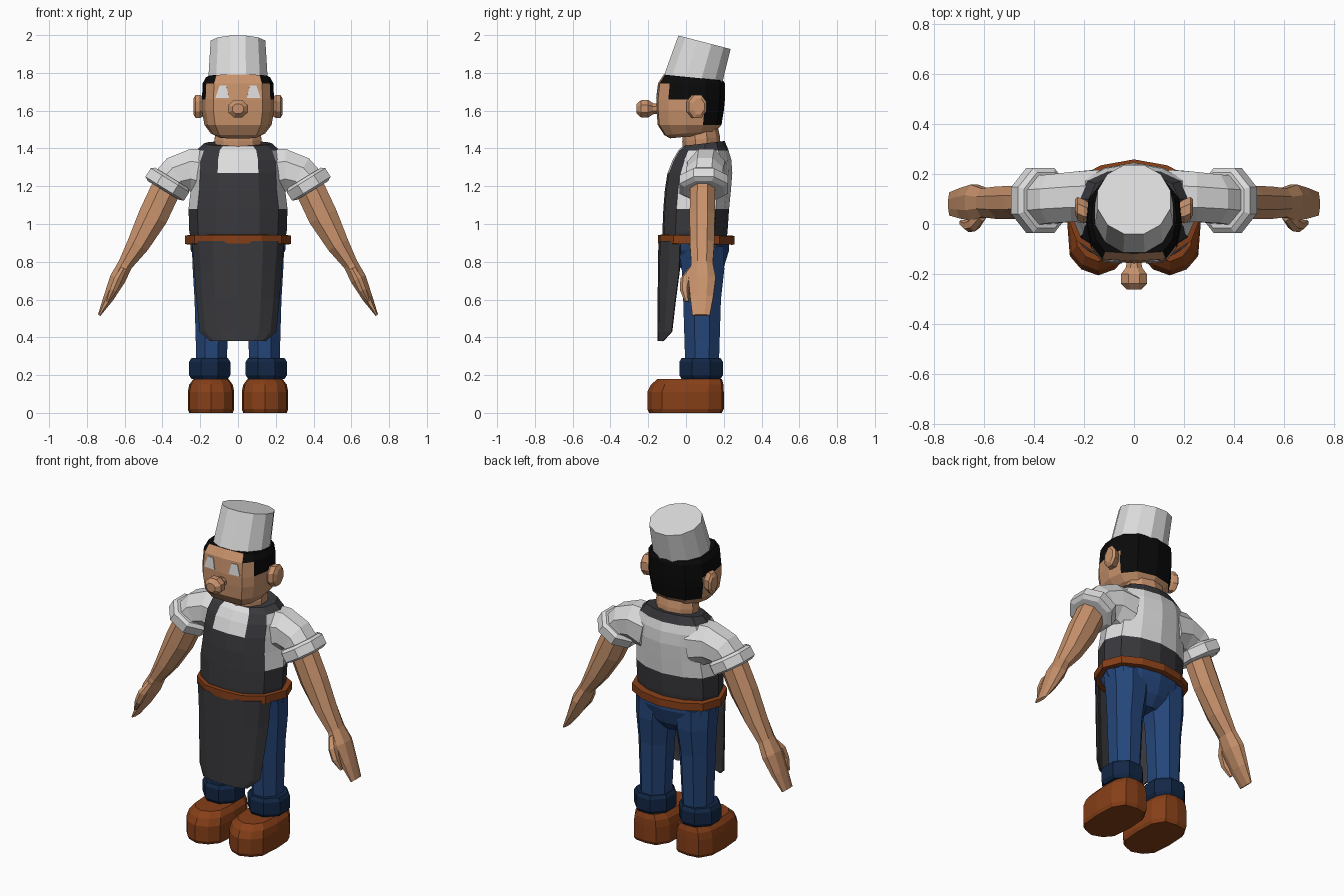
import bpy, bmesh, math
from mathutils import Vector
from mathutils.bvhtree import BVHTree

if "Cube" in bpy.data.objects:
    bpy.data.objects.remove(bpy.data.objects["Cube"])

def mat(name, r, g, b):
    m = bpy.data.materials.new(name)
    m.diffuse_color = (r, g, b, 1)
    m.use_nodes = True
    m.node_tree.nodes["Principled BSDF"].inputs["Base Color"].default_value = m.diffuse_color
    return m

SKIN = mat("skin", .58, .29, .15)
WHITE = mat("white_cloth", .72, .72, .72)
CHARCOAL = mat("charcoal_cloth", .04, .04, .046)
BLUE = mat("blue_denim", .018, .06, .19)
NAVY = mat("navy_cuff", .006, .02, .06)
BROWN = mat("brown_leather", .24, .05, .009)
BLACK = mat("black_hair", .003, .003, .003)

def finish(name, bm, mats, rule=None, mirror=False):
    bmesh.ops.recalc_face_normals(bm, faces=bm.faces)
    if rule:
        for f in bm.faces:
            f.material_index = rule(f.calc_center_median())
    me = bpy.data.meshes.new(name)
    bm.to_mesh(me)
    ob = bpy.data.objects.new(name, me)
    bpy.context.collection.objects.link(ob)
    for m in mats:
        me.materials.append(m)
    if mirror:
        ob.modifiers.new("mirror", 'MIRROR')
    return ob

def loft(name, rings, mats, rule=None, mirror=False):
    """Skin a stack of closed rings and cap both ends."""
    bm = bmesh.new()
    vs = [[bm.verts.new(p) for p in r] for r in rings]
    n = len(vs[0])
    for a, b in zip(vs, vs[1:]):
        for i in range(n):
            j = (i + 1) % n
            bm.faces.new((a[i], a[j], b[j], b[i]))
    bm.faces.new(vs[0])
    bm.faces.new(vs[-1])
    return finish(name, bm, mats, rule, mirror)

def oval(c, u, v, n=8, phase=.5):
    c, u, v = Vector(c), Vector(u), Vector(v)
    return [c + u * math.cos(2 * math.pi * (i + phase) / n) + v * math.sin(2 * math.pi * (i + phase) / n)
            for i in range(n)]

def limb(name, pts, m, n=8):
    """Mirrored tube through (x, y, z, half width, half depth)."""
    rings = []
    for i, (x, y, z, w, d) in enumerate(pts):
        a, b = pts[max(i - 1, 0)], pts[min(i + 1, len(pts) - 1)]
        t = Vector((b[0] - a[0], 0, b[2] - a[2])).normalized()
        rings.append(oval((x, y, z), Vector((-t.z, 0, t.x)) * w, (0, d, 0), n))
    return loft(name, rings, [m], mirror=True)

def section(half, z, rx, yf, yb, tilt=0):
    """Symmetric horizontal ring from a unit half outline, front to back."""
    cy, ry = (yf + yb) / 2, (yb - yf) / 2
    pts = half + [(-x, y) for x, y in reversed(half[1:-1])]
    return [Vector((x * rx, cy + y * ry, z + tilt * (cy + y * ry))) for x, y in pts]

BODY = [(0, -1), (.44, -.95), (.82, -.6), (1, .05), (.85, .6), (.48, .88), (0, 1)]
HEAD = [(0, -1), (.68, -.95), (.9, -.65), (1, -.1), (.95, .42), (.62, .85), (0, 1)]
SHOE = [(0, -1), (.55, -.88), (.92, -.62), (1, 0), (.95, .6), (.6, .95), (0, 1)]

# shoes
def shoe_ring(z, rx, yf, yb):
    return [p + Vector((.143, 0, 0)) for p in section(SHOE, z, rx, yf, yb)]
loft("shoe", [shoe_ring(0, .115, -.195, .19), shoe_ring(.02, .123, -.205, .2), shoe_ring(.11, .123, -.205, .2),
              shoe_ring(.15, .115, -.185, .198), shoe_ring(.18, .092, -.15, .19)], [BROWN], mirror=True)

# trousers
def upright(x, y, z, rx, ry):
    return oval((x, y, z), (rx, 0, 0), (0, ry, 0), 8, .5)
K = 1.06
loft("trouser_leg", [upright(.143, .085, .16, .08, .09), upright(.14, .085, .3, .088, .098),
                     upright(.137, .085, .6, .095 * K, .102 * K), upright(.13, .09, .76, .112 * K, .115 * K),
                     upright(.125, .08, .88, .122 * K, .13)], [BLUE], mirror=True)
loft("trouser_cuff", [upright(.15, .08, .18, .105, .112), upright(.15, .08, .2, .118, .125),
                      upright(.15, .08, .27, .118, .125), upright(.15, .08, .29, .105, .112)], [NAVY], mirror=True)
loft("hips", [section(BODY, .71, .1, .02, .15), section(BODY, .77, .2, -.03, .2),
              section(BODY, .86, .25, -.09, .228), section(BODY, .92, .255, -.12, .225)], [BLUE])

# belt
loft("belt", [section(BODY, z, rx, yf, yb, -.012) for z, rx, yf, yb in
              ((.893, .27, -.14, .245), (.895, .28, -.147, .258), (.94, .28, -.147, .258), (.942, .26, -.13, .235))],
     [BROWN])

# torso: shirt with apron bib, straps and collar
def torso_rule(c):
    if c.z < 1.08 or (c.z > 1.395 and not (c.y < .06 and abs(c.x) < .08)):
        return 1
    front = c.y < -.005 and abs(c.x) < .205
    if front and abs(c.x) < .08 and c.z > 1.27:
        return 0
    return 1 if front and c.y < .0 else 0
loft("torso", [section(BODY, *r) for r in (
    (.92, .25, -.125, .215), (.96, .258, -.125, .22), (1.08, .262, -.12, .228), (1.18, .25, -.112, .238),
    (1.27, .245, -.098, .245), (1.34, .24, -.07, .24), (1.39, .22, -.04, .225), (1.415, .18, -.015, .205, .12))],
     [WHITE, CHARCOAL], torso_rule)

# apron skirt: thin curved sheet
bm = bmesh.new()
rows = []
for z, hw, yf, ys in ((.91, .24, -.142, -.03), (.75, .228, -.145, -.035), (.6, .217, -.146, -.055),
                      (.43, .2, -.146, -.075), (.38, .145, -.146, -.12)):
    rows.append([bm.verts.new((u * hw, yf + (ys - yf) * k, z))
                 for u, k in ((-1, 1), (-.85, .5), (-.55, .08), (0, 0), (.55, .08), (.85, .5), (1, 1))])
for a, b in zip(rows, rows[1:]):
    for i in range(6):
        bm.faces.new((a[i], a[i + 1], b[i + 1], b[i]))
skirt = finish("apron_skirt", bm, [CHARCOAL])
solid = skirt.modifiers.new("thickness", 'SOLIDIFY')
solid.thickness, solid.offset = .008, 0

# sleeves and rolled cuffs
limb("sleeve", [(.15, .11, 1.265, .14, .115), (.25, .108, 1.285, .122, .108), (.325, .1, 1.262, .108, .105),
                (.37, .095, 1.215, .1, .108)], WHITE)
limb("sleeve_cuff", [(.352, .094, 1.245, .11, .12), (.36, .094, 1.232, .13, .14),
                     (.388, .094, 1.187, .13, .14), (.394, .094, 1.177, .105, .112)], WHITE)

# arms and hands
limb("arm", [(.365, .088, 1.22, .085, .072), (.45, .086, 1.04, .085, .072), (.53, .085, .89, .064, .07),
             (.597, .085, .785, .042, .062), (.637, .085, .71, .046, .078), (.685, .083, .61, .03, .066),
             (.735, .08, .517, .008, .05)], SKIN)
limb("thumb", [(.605, .035, .765, .018, .025), (.635, .0, .71, .025, .03), (.66, -.008, .65, .022, .024),
               (.69, .005, .59, .008, .012)], SKIN, 6)

# neck and head
loft("neck", [oval((0, .085, 1.36), (.125, 0, 0), (0, .1, .015), 10), oval((0, .08, 1.45), (.13, 0, 0), (0, .1, .012), 10),
              oval((0, .075, 1.52), (.12, 0, 0), (0, .09, .01), 10)], [SKIN])

def head_rule(c):
    if c.z > 1.655:
        return 1 if c.y > -.1 else 0
    return 1 if c.y > .1 and c.z > 1.51 else 0
head = loft("head", [section(HEAD, *r) for r in (
    (1.462, .11, -.085, .13, .1), (1.48, .145, -.115, .16, .08), (1.525, .178, -.15, .188), (1.6, .191, -.156, .2),
    (1.66, .191, -.157, .206), (1.745, .187, -.148, .206), (1.779, .17, -.118, .195, -.1))], [SKIN, BLACK], head_rule)

# ears
loft("ear", [oval((x, y, 1.622), (0, ry, 0), (0, 0, rz), 8) for x, y, ry, rz in
             ((.165, .045, .035, .045), (.2, .05, .052, .066), (.225, .062, .05, .066), (.236, .068, .032, .045))],
     [SKIN], mirror=True)

# nose
loft("nose", [oval((0, y, 1.61), (r * 1.12, 0, 0), (0, 0, r), 8) for y, r in
              ((-.14, .026), (-.175, .032), (-.2, .05), (-.238, .05), (-.261, .028))], [SKIN])

# eyes: thin plates laid on the face
hb = bmesh.new()
hb.from_mesh(head.data)
tree = BVHTree.FromBMesh(hb)
bm = bmesh.new()
corners = []
for x, z in ((.047, 1.667), (.119, 1.667), (.098, 1.732), (.062, 1.732)):
    hit = tree.ray_cast(Vector((x, -1, z)), Vector((0, 1, 0)))[0]
    corners.append(bm.verts.new(hit + Vector((0, -.003, 0))))
bm.faces.new(corners)
eyes = finish("eye", bm, [WHITE], mirror=True)
plate = eyes.modifiers.new("thickness", 'SOLIDIFY')
plate.thickness, plate.offset = .004, 0

# tilted hat
loft("hat", [oval((0, .035, 1.755), (.163, 0, 0), (0, .155, -.038), 12),
             oval((0, .098, 1.962), (.15, 0, 0), (0, .143, -.037), 12)], [WHITE])
